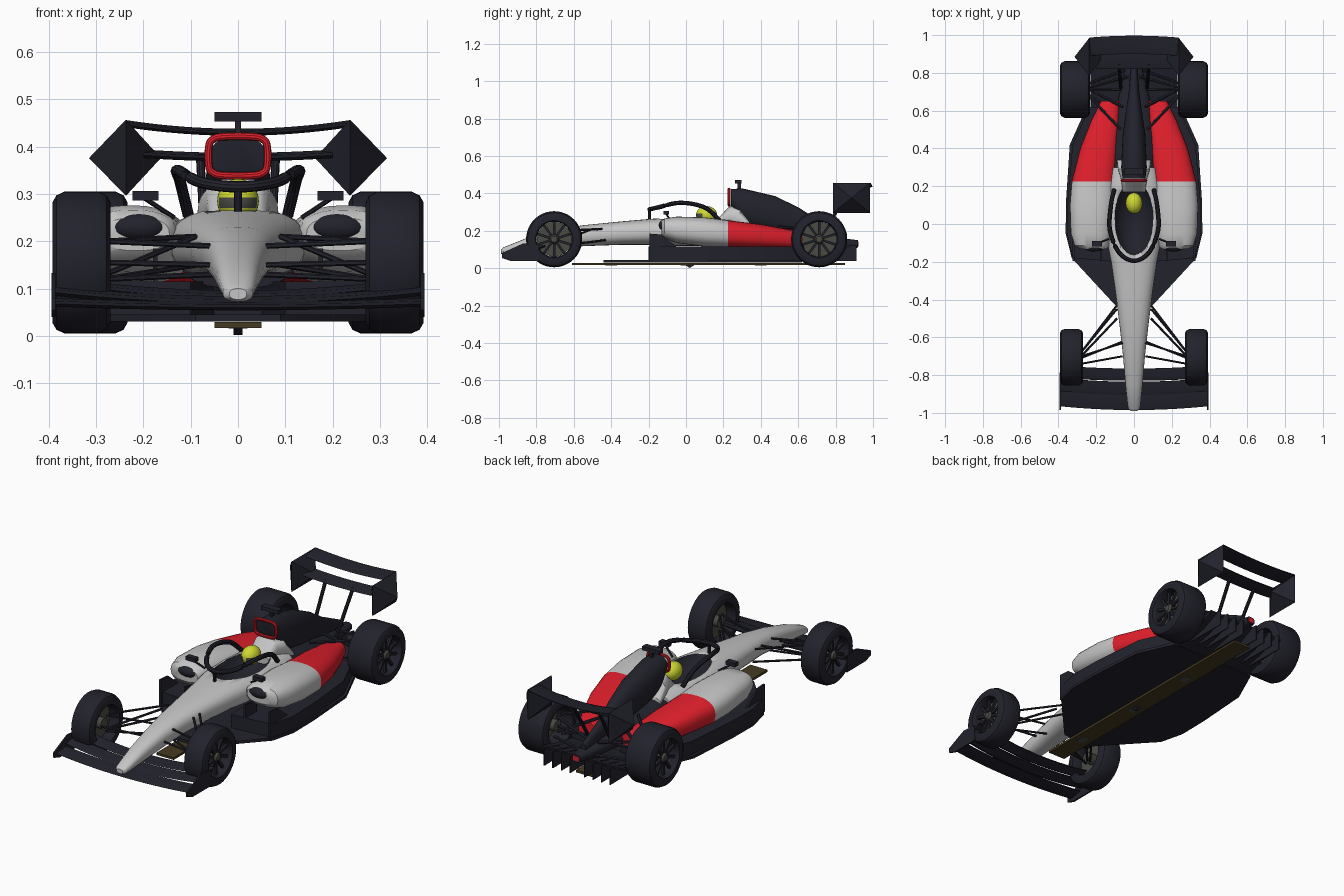
import bpy, bmesh
from math import sin, cos, pi, radians
from mathutils import Vector, Matrix

cube = bpy.data.objects.get("Cube")
if cube:
    bpy.data.objects.remove(cube)


def material(name, r, g, b):
    m = bpy.data.materials.new(name)
    m.use_nodes = True
    m.diffuse_color = (r, g, b, 1)
    bsdf = next(n for n in m.node_tree.nodes if n.type == 'BSDF_PRINCIPLED')
    bsdf.inputs["Base Color"].default_value = (r, g, b, 1)
    bsdf.inputs["Roughness"].default_value = 0.6
    return m


DARK = material("dark carbon", 0.016, 0.016, 0.026)
GREY = material("light grey", 0.56, 0.56, 0.56)
RED = material("red", 0.75, 0.014, 0.025)
YELLOW = material("yellow", 0.62, 0.68, 0.03)
METAL = material("dark metal", 0.07, 0.07, 0.06)
WOOD = material("brown plank", 0.06, 0.042, 0.015)


def finish(name, bm, mats, mirror=False, rule=None, angle=35):
    """Turn a bmesh into an object, optionally mirrored and coloured by a face rule."""
    if mirror:
        copy = bmesh.ops.duplicate(bm, geom=bm.verts[:] + bm.edges[:] + bm.faces[:])["geom"]
        for v in copy:
            if isinstance(v, bmesh.types.BMVert):
                v.co.x *= -1
    bmesh.ops.recalc_face_normals(bm, faces=bm.faces)
    if rule:
        for f in bm.faces:
            f.material_index = rule(f.calc_center_median())
    me = bpy.data.meshes.new(name)
    bm.to_mesh(me)
    bm.free()
    for m in mats if isinstance(mats, list) else [mats]:
        me.materials.append(m)
    me.shade_smooth()
    me.set_sharp_from_angle(angle=radians(angle))
    ob = bpy.data.objects.new(name, me)
    bpy.context.scene.collection.objects.link(ob)
    return ob


def skin(name, rings, mats, closed=False, **kw):
    """Bridge equal rings of points; cap the ends unless closed."""
    bm = bmesh.new()
    vs = [[bm.verts.new(p) for p in ring] for ring in rings]
    n = len(vs[0])
    for a, b in zip(vs, vs[1:] + vs[:1] if closed else vs[1:]):
        for i in range(n):
            j = (i + 1) % n
            bm.faces.new((a[i], a[j], b[j], b[i]))
    if not closed:
        bm.faces.new(vs[0])
        bm.faces.new(vs[-1])
    return finish(name, bm, mats, **kw)


def power(v, p):
    return abs(v) ** (2 / p) * (1 if v > 0 else -1)


def loft(name, sections, mats, p=2.5, n=28, **kw):
    """Sections along y: (y, centre x, half width, bottom z, top z)."""
    rings = []
    for y, xc, w, lo, hi in sections:
        rings.append([(xc + w * power(cos(2 * pi * i / n), p), y,
                       (lo + hi) / 2 + (hi - lo) / 2 * power(sin(2 * pi * i / n), p))
                      for i in range(n)])
    return skin(name, rings, mats, **kw)


def extrude(name, outline, axis, lo, hi, mat, **kw):
    """Extrude a 2D outline: axis x takes (y, z) points, axis z takes (x, y) points."""
    put = (lambda p, d: (d, *p)) if axis == 'x' else (lambda p, d: (*p, d))
    return skin(name, [[put(p, d) for p in outline] for d in (lo, hi)], mat, **kw)


def box(name, centre, size, mat, **kw):
    bm = bmesh.new()
    bmesh.ops.create_cube(bm, size=1, matrix=Matrix.Translation(centre) @ Matrix.Diagonal((*size, 1)))
    return finish(name, bm, mat, **kw)


def ball(name, centre, radii, mats, **kw):
    bm = bmesh.new()
    bmesh.ops.create_uvsphere(bm, u_segments=32, v_segments=20, radius=1,
                              matrix=Matrix.Translation(centre) @ Matrix.Diagonal((*radii, 1)))
    return finish(name, bm, mats, **kw)


def tube(name, points, radius, mat, closed=False, steps=6, n=10, **kw):
    """Sweep a circle along a smoothed path."""
    pts = [Vector(p) for p in points]
    path = []
    last = len(pts)
    get = (lambda i: pts[i % last]) if closed else (lambda i: pts[max(0, min(i, last - 1))])
    for i in range(last if closed else last - 1):
        a, b, c, d = (get(i + k) for k in (-1, 0, 1, 2))
        for s in range(steps):
            t = s / steps
            path.append(0.5 * (2 * b + (c - a) * t + (2 * a - 5 * b + 4 * c - d) * t ** 2
                               + (3 * b - a - 3 * c + d) * t ** 3))
    if not closed:
        path.append(pts[-1])
    rings = []
    for i, q in enumerate(path):
        nxt = path[(i + 1) % len(path)] if closed else path[min(i + 1, len(path) - 1)]
        prv = path[i - 1] if closed else path[max(i - 1, 0)]
        d = (nxt - prv).normalized()
        u = d.cross(Vector((0, 1, 0) if abs(d.y) < 0.9 else (0, 0, 1))).normalized()
        w = d.cross(u)
        rings.append([q + radius * (u * cos(2 * pi * k / n) + w * sin(2 * pi * k / n)) for k in range(n)])
    return skin(name, rings, mat, closed=closed, **kw)


def rod(name, a, b, radius=0.006):
    return tube(name, [a, b], radius, DARK, steps=1, n=6, mirror=True)


def lathe(name, y, z, profile, mat, closed=False, n=48):
    """Turn (x, radius) points about a wheel axle, on both sides."""
    rings = [[(x, y + r * cos(2 * pi * i / n), z + r * sin(2 * pi * i / n)) for i in range(n)]
             for x, r in profile]
    return skin(name, rings, mat, closed=closed, mirror=True)


def wing(name, half, front, back, z_mid, z_end, sweep, thick, mat=DARK):
    """Bowed wing element spanning both sides."""
    rings = []
    for k in range(-8, 9):
        t = k / 8
        x, dy, z = half * t, sweep * t * t, z_mid + (z_end - z_mid) * t * t
        rings.append([(x, front + dy, z), (x, front + dy + 0.015, z + thick / 2),
                      (x, back + dy, z + thick), (x, back + dy, z + thick * 0.6),
                      (x, front + dy + 0.015, z - thick / 2)])
    return skin(name, rings, mat)


# Nose and tub, with a cockpit hollow cut out
tub = loft("nose_and_tub", [(-.99, 0, .018, .077, .1), (-.975, 0, .032, .072, .112), (-.85, 0, .045, .085, .162),
                            (-.7, 0, .058, .1, .203), (-.55, 0, .075, .118, .23), (-.35, 0, .1, .125, .25),
                            (-.2, 0, .122, .125, .263), (-.1, 0, .142, .12, .27), (.05, 0, .15, .12, .268),
                            (.2, 0, .14, .12, .265), (.3, 0, .12, .12, .255)], GREY)
cutter = ball("cockpit_cutter", (0, .03, .29), (.108, .2, .11), DARK)
cutter.hide_render = True
cut = tub.modifiers.new("cockpit", 'BOOLEAN')
cut.operation, cut.solver, cut.object = 'DIFFERENCE', 'EXACT', cutter
cut.material_mode = 'TRANSFER'
bpy.context.view_layer.update()
tub.data = bpy.data.meshes.new_from_object(tub.evaluated_get(bpy.context.evaluated_depsgraph_get()))
tub.modifiers.clear()
bpy.data.objects.remove(cutter)

# Sidepods, grey in front and red behind
loft("sidepods", [(-.132, .215, .07, .18, .25), (-.115, .222, .092, .16, .266), (-.05, .228, .107, .135, .276),
                  (.1, .222, .118, .115, .272), (.225, .215, .115, .11, .256), (.4, .185, .1, .105, .235),
                  (.55, .15, .075, .105, .207), (.65, .125, .05, .105, .188)],
     [GREY, RED], mirror=True, rule=lambda c: int(c.y > .225))
ball("sidepod_inlets", (.21, -.118, .23), (.058, .028, .028), DARK, mirror=True)

# Engine cover, headrest and airbox
loft("engine_base", [(.22, 0, .125, .1, .245), (.45, 0, .12, .1, .222), (.62, 0, .095, .1, .19),
                     (.8, 0, .05, .1, .165), (.92, 0, .025, .11, .15)], DARK)
loft("engine_cover", [(.24, 0, .06, .335, .423), (.3, 0, .068, .23, .427), (.475, 0, .06, .19, .386),
                      (.6, 0, .042, .18, .326), (.7, 0, .028, .15, .262), (.86, 0, .015, .13, .185)], DARK, p=2.2)
loft("headrest", [(.17, 0, .06, .22, .265), (.235, 0, .068, .22, .335), (.29, 0, .085, .2, .325),
                  (.34, 0, .09, .2, .25)], GREY)
tube("airbox_ring", [(.063 * power(cos(a * pi / 8), 4), .23, .38 + .042 * power(sin(a * pi / 8), 4))
                     for a in range(16)], .008, RED, closed=True, steps=3)
box("camera_mast", (0, .285, .435), (.012, .02, .04), DARK)
box("camera_pod", (0, .28, .463), (.1, .035, .02), DARK)

# Driver helmet with a dark visor band
ball("helmet", (0, .11, .285), (.044, .056, .047), [YELLOW, METAL],
     rule=lambda c: int(c.y < .09 and .268 < c.z < .292 and abs(c.x) > .008))

# Halo and mirrors
tube("halo_hoop", [(s * x, y, z) for s, x, y, z in
                   [(-1, .105, .18, .255), (-1, .122, .1, .325), (-1, .128, -.03, .35), (-1, .08, -.15, .325),
                    (1, 0, -.195, .315), (1, .08, -.15, .325), (1, .128, -.03, .35), (1, .122, .1, .325),
                    (1, .105, .18, .255)]], .012, DARK)
tube("halo_pillar", [(0, -.195, .315), (0, -.195, .24)], .008, DARK)
box("mirrors", (.196, -.105, .296), (.055, .03, .02), DARK, mirror=True)
rod("mirror_stalks", (.196, -.105, .29), (.135, -.08, .25), .005)

# Floor, lower body sides, fences and plank
extrude("floor", [(-.09, -.44), (.09, -.44), (.33, -.18), (.362, -.05), (.36, .12), (.34, .42), (.25, .62),
                  (-.25, .62), (-.34, .42), (-.36, .12), (-.362, -.05), (-.33, -.18)], 'z', .03, .045, DARK)
extrude("lower_body", [(.1, -.2), (.325, -.18), (.355, -.05), (.352, .12), (.325, .42), (.235, .62), (.05, .62)],
        'z', .04, .115, DARK, mirror=True)
extrude("side_fences", [(-.195, .04), (-.195, .185), (-.13, .18), (-.05, .115), (-.05, .04)],
        'x', .315, .325, DARK, mirror=True)
extrude("inner_fences", [(-.195, .04), (-.195, .185), (-.1, .17), (-.1, .04)], 'x', .17, .18, DARK, mirror=True)
box("plank", (0, .12, .023), (.1, 1.46, .012), WOOD)
for y in (-.4, 0, .4):
    box("skid_block", (0, y, .018), (.04, .06, .005), METAL)
extrude("underside_fin", [(-.01, .02), (.05, .02), (.02, .002)], 'x', -.01, .01, DARK)

# Diffuser with strakes
extrude("diffuser", [(.6, .03), (.6, .06), (.8, .1), (.88, .125), (.88, .115), (.78, .07)], 'x', -.23, .23, DARK)
for x in (.04, .09, .14, .19):
    extrude("diffuser_strakes", [(.68, .04), (.68, .07), (.88, .125), (.912, .12), (.912, .038)],
            'x', x, x + .005, DARK, mirror=True)
box("rain_light", (0, .915, .13), (.03, .015, .025), RED)

# Front wing
wing("front_wing_main", .39, -.985, -.905, .06, .068, .02, .012)
wing("front_wing_middle", .39, -.905, -.835, .07, .092, .02, .014)
wing("front_wing_flap", .39, -.83, -.765, .082, .112, .015, .014)
extrude("front_wing_endplates", [(-.985, .055), (-.985, .08), (-.87, .133), (-.785, .125), (-.785, .04),
                                 (-.94, .04)], 'x', .386, .394, DARK, mirror=True)

# Rear wing with faceted end pods
wing("rear_wing_flap", .236, .9, .997, .428, .446, -.01, .01)
wing("rear_wing_main", .2, .82, .9, .375, .382, 0, .012)
bm = bmesh.new()
base = [bm.verts.new((.237, y, z)) for y, z in ((.785, .296), (.985, .296), (.985, .457), (.785, .457))]
for x in (.163, .315):
    tip = bm.verts.new((x, .885, .376))
    for i in range(4):
        bm.faces.new((base[i], base[(i + 1) % 4], tip))
finish("rear_wing_endplates", bm, DARK, mirror=True, angle=20)
tube("rear_wing_pylons", [(.07, .72, .16), (.075, .79, .28), (.08, .85, .38)], .009, DARK, mirror=True)

# Wheels
for label, y, inner, outer in (("front", -.705, .27, .392), ("rear", .712, .234, .392)):
    z = .155
    lathe(label + "_tyres", y, z, [(inner, .1), (inner, .128), (inner + .008, .142), (inner + .025, .15),
                                   (outer - .025, .15), (outer - .008, .142), (outer, .128), (outer, .1),
                                   (outer - .012, .094), (inner + .012, .094)], DARK, closed=True)
    lathe(label + "_brake_discs", y, z, [(outer - .07, .093), (outer - .055, .093)], METAL)
    lathe(label + "_hubs", y, z, [(inner + .02, .03), (outer - .025, .026), (outer - .012, .016)], METAL, n=20)
    bm = bmesh.new()
    for k in range(10):
        bmesh.ops.create_cube(bm, size=1, matrix=Matrix.Translation((outer - .028, y, z))
                              @ Matrix.Rotation(2 * pi * k / 10, 4, 'X')
                              @ Matrix.Translation((0, 0, .058)) @ Matrix.Diagonal((.012, .013, .08, 1)))
    finish(label + "_spokes", bm, DARK, mirror=True)

# Suspension arms: inner pivot to wheel
for a, b in [((.09, -.45, .21), (.28, -.68, .2)), ((.06, -.63, .19), (.28, -.7, .2)),
             ((.09, -.43, .15), (.28, -.68, .12)), ((.055, -.62, .13), (.28, -.71, .12)),
             ((.09, -.5, .21), (.28, -.7, .13)), ((.06, -.7, .15), (.28, -.74, .155))]:
    rod("front_suspension", a, b)
for a, b in [((.07, .5, .22), (.25, .69, .21)), ((.03, .78, .17), (.25, .72, .21)),
             ((.08, .58, .12), (.25, .69, .11)), ((.03, .82, .12), (.25, .74, .11)),
             ((.04, .71, .15), (.25, .712, .155)), ((.06, .62, .22), (.25, .72, .13))]:
    rod("rear_suspension", a, b, .008)
